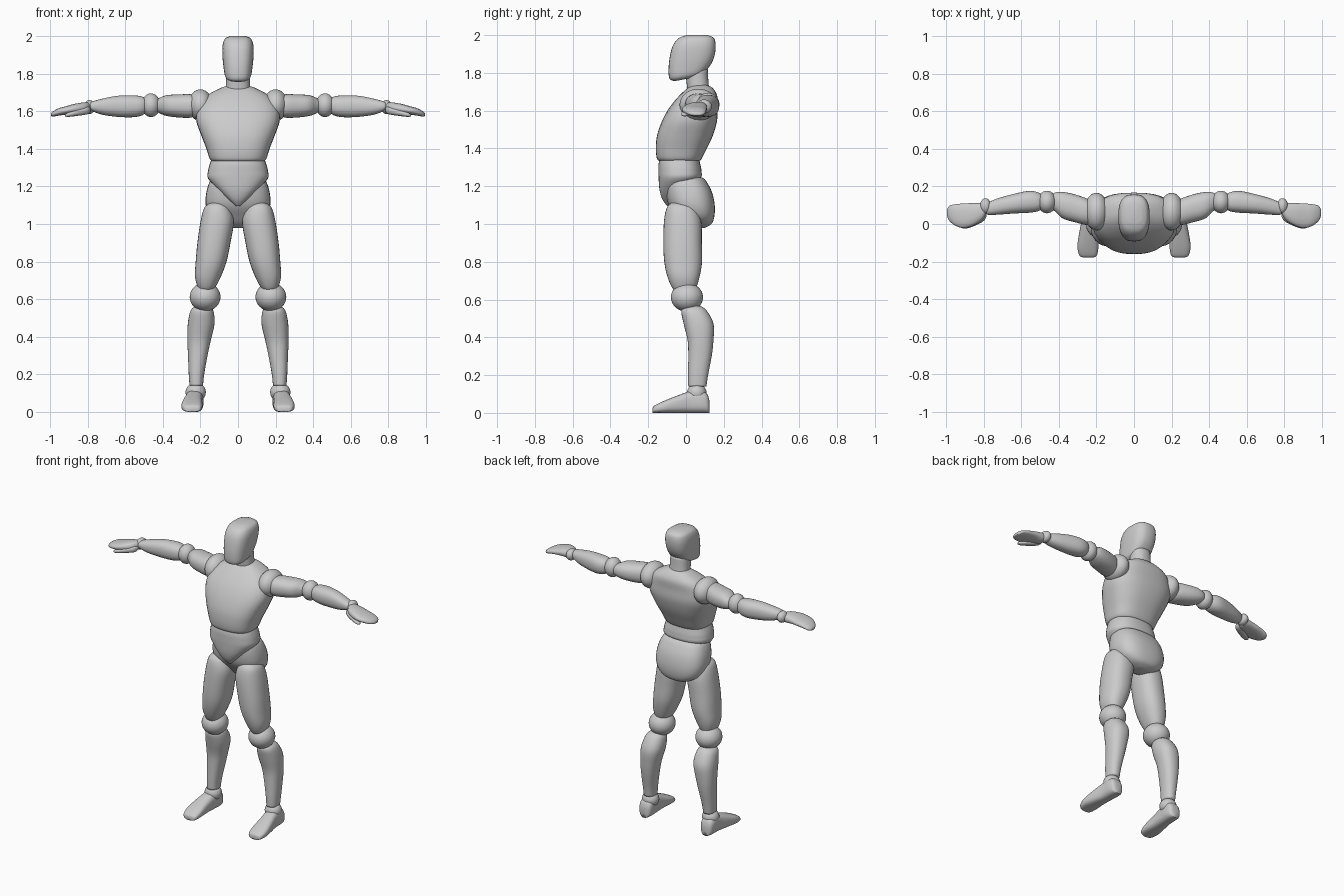
import bpy, bmesh, math
from mathutils import Vector

grey = bpy.data.materials.new("light_grey")
grey.diffuse_color = (0.6, 0.6, 0.6, 1)
PLANES = {"x": (1, 2), "y": (0, 2), "z": (0, 1)}


def finish(name, bm, mirror):
    bmesh.ops.recalc_face_normals(bm, faces=bm.faces)
    me = bpy.data.meshes.new(name)
    bm.to_mesh(me)
    bm.free()
    me.materials.append(grey)
    me.shade_smooth()
    ob = bpy.data.objects.new(name, me)
    bpy.context.collection.objects.link(ob)
    if mirror:
        mod = ob.modifiers.new("mirror", "MIRROR")
        mod.use_mirror_merge = False
        # mirror across the body's centre plane, as the origin stays at zero
    return ob


def spline(p, i, t):
    """Catmull-Rom point between p[i] and p[i + 1]."""
    a, b, c, d = p[max(i - 1, 0)], p[i], p[i + 1], p[min(i + 2, len(p) - 1)]
    return [0.5 * (2 * q + (r - o) * t + (2 * o - 5 * q + 4 * r - s) * t * t
            + (3 * q - o - 3 * r + s) * t ** 3) for o, q, r, s in zip(a, b, c, d)]


def loft(name, axis, rings, power=2.3, mirror=False, steps=4, sides=32, tilt=None):
    """Rings are (x, y, z, half width, half depth) along the axis."""
    u, v = PLANES[axis]
    dense = [spline(rings, i, k / steps) for i in range(len(rings) - 1) for k in range(steps)]
    dense.append(list(rings[-1]))
    bm = bmesh.new()
    loops = []
    for x, y, z, a, b in dense:
        loop = []
        for k in range(sides):
            ang = 2 * math.pi * k / sides
            c, s = math.cos(ang), math.sin(ang)
            p = Vector((x, y, z))
            p[u] += a * math.copysign(abs(c) ** (2 / power), c)
            p[v] += b * math.copysign(abs(s) ** (2 / power), s)
            if tilt:
                p.z += tilt(p)
            loop.append(bm.verts.new(p))
        loops.append(loop)
    for l0, l1 in zip(loops, loops[1:]):
        for k in range(sides):
            n = (k + 1) % sides
            bm.faces.new((l0[k], l0[n], l1[n], l1[k]))
    for loop in (loops[0], loops[-1]):
        mid = bm.verts.new(sum((w.co for w in loop), Vector()) / sides)
        for k in range(sides):
            bm.faces.new((loop[k], loop[(k + 1) % sides], mid))
    return finish(name, bm, mirror)


def ball(name, centre, radii):
    bm = bmesh.new()
    bmesh.ops.create_uvsphere(bm, u_segments=32, v_segments=16, radius=1)
    for w in bm.verts:
        w.co = Vector([c + r * q for c, r, q in zip(centre, radii, w.co)])
    return finish(name, bm, True)


# Head, with the jaw rising toward the back, and neck
loft("head", "z", [(0, .0, 1.768, .045, .06), (0, .005, 1.785, .068, .093),
     (0, .022, 1.84, .078, .114), (0, .035, 1.90, .083, .118), (0, .045, 1.95, .082, .112),
     (0, .055, 1.985, .07, .092), (0, .06, 2.0, .042, .055)], 2.7,
     tilt=lambda p: .2 * p.y * max(0, (1.9 - p.z) / .135))
loft("neck", "z", [(0, .07, 1.69, .068, .06), (0, .062, 1.74, .064, .058),
     (0, .055, 1.82, .062, .06)])

# Trunk
loft("chest", "z", [(0, .075, 1.735, .06, .04), (0, .075, 1.72, .10, .066),
     (0, .065, 1.68, .17, .10), (0, .04, 1.62, .215, .125), (0, .02, 1.55, .222, .145),
     (0, -.005, 1.47, .195, .148), (0, -.025, 1.40, .168, .135),
     (0, -.035, 1.35, .152, .12), (0, -.035, 1.335, .14, .11)], 2.6)
loft("abdomen", "z", [(0, -.035, 1.36, .135, .10), (0, -.035, 1.32, .15, .11),
     (0, -.032, 1.28, .16, .114), (0, -.035, 1.24, .158, .11), (0, -.075, 1.18, .10, .065),
     (0, -.085, 1.13, .05, .04), (0, -.08, 1.095, .012, .02)], 2.4)
loft("pelvis", "z", [(0, 0, 1.247, .12, .085), (0, 0, 1.23, .148, .105),
     (0, .015, 1.17, .168, .122), (0, .03, 1.10, .172, .122), (0, .05, 1.04, .15, .10),
     (0, .06, 1.0, .10, .075), (0, .06, .98, .04, .04)], 2.6)

# Legs
loft("thigh", "z", [(.11, -.03, 1.115, .03, .04), (.112, -.025, 1.09, .065, .075),
     (.11, -.018, 1.02, .088, .098), (.128, -.018, .90, .088, .102),
     (.143, -.015, .80, .082, .10), (.16, -.013, .72, .069, .085),
     (.168, -.01, .66, .045, .062), (.17, -.008, .64, .025, .04)], mirror=True)
ball("knee", (.175, .005, .612), (.082, .085, .076))
loft("shin", "z", [(.19, .04, .565, .035, .04), (.192, .043, .54, .06, .068),
     (.196, .067, .47, .071, .079), (.207, .077, .38, .062, .068),
     (.214, .074, .30, .052, .062), (.221, .064, .20, .041, .053),
     (.222, .06, .14, .036, .048)], mirror=True)
ball("ankle", (.225, .057, .105), (.054, .052, .05))
loft("foot", "y", [(x, y, h, w, h) for x, y, w, h in (
     (.243, -.178, .025, .012), (.244, -.168, .046, .019), (.245, -.12, .056, .031),
     (.241, -.05, .051, .045), (.233, .02, .046, .057), (.23, .08, .047, .06),
     (.23, .112, .04, .05), (.23, .124, .025, .033))], 2.8, mirror=True)

# Arms
ball("shoulder", (.2, .066, 1.632), (.066, .10, .084))
loft("upper_arm", "x", [(.22, .062, 1.63, .05, .045), (.25, .065, 1.628, .07, .062),
     (.32, .085, 1.628, .074, .061), (.38, .10, 1.63, .07, .055),
     (.42, .117, 1.63, .05, .04), (.45, .12, 1.63, .03, .025)], mirror=True)
ball("elbow", (.463, .117, 1.632), (.05, .06, .063))
loft("forearm", "x", [(.48, .118, 1.63, .03, .03), (.51, .118, 1.628, .05, .05),
     (.56, .118, 1.626, .058, .058), (.64, .108, 1.626, .052, .056),
     (.72, .094, 1.624, .044, .043), (.775, .082, 1.626, .033, .026),
     (.79, .08, 1.626, .02, .016)], mirror=True)
ball("wrist", (.79, .095, 1.622), (.03, .042, .037))

# Hands
loft("hand", "x", [(.785, .08, 1.618, .025, .022), (.81, .065, 1.616, .047, .031),
     (.86, .05, 1.613, .061, .028), (.91, .044, 1.605, .065, .023),
     (.95, .048, 1.597, .057, .02), (.98, .056, 1.587, .042, .015),
     (.994, .06, 1.582, .02, .008)], mirror=True)
loft("thumb", "x", [(.785, .05, 1.607, .01, .01), (.80, .04, 1.604, .024, .02),
     (.85, .015, 1.594, .026, .018), (.90, -.006, 1.582, .019, .012),
     (.92, -.01, 1.578, .008, .006)], mirror=True, sides=20)
